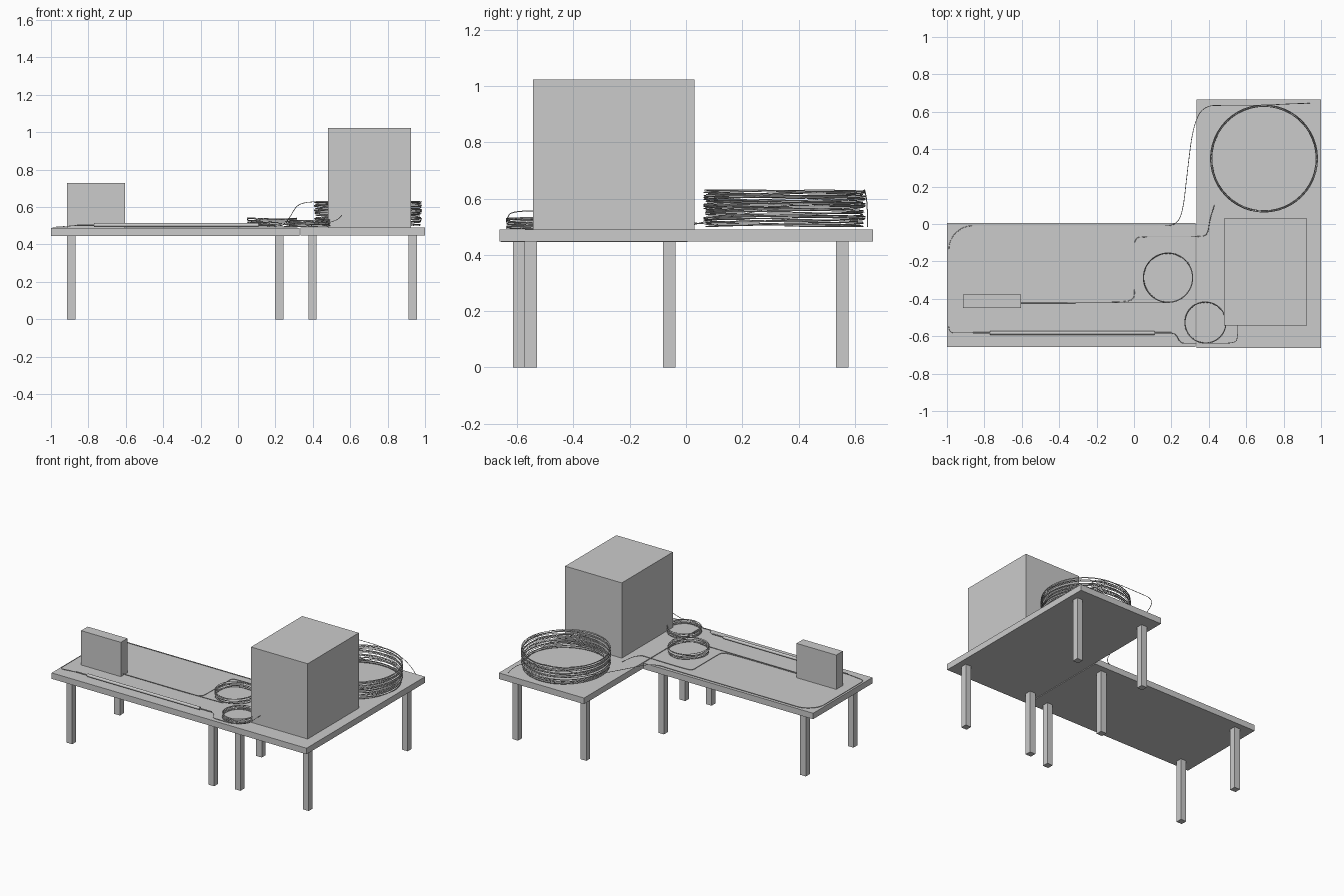
import bpy, math, random
from mathutils import Vector

if "Cube" in bpy.data.objects:
    bpy.data.objects.remove(bpy.data.objects["Cube"])

random.seed(4)
WIRE = 0.0018


def box(name, x0, x1, y0, y1, z0, z1):
    bpy.ops.mesh.primitive_cube_add(size=1, location=((x0 + x1) / 2, (y0 + y1) / 2, (z0 + z1) / 2))
    ob = bpy.context.object
    ob.name = name
    ob.scale = (x1 - x0, y1 - y0, z1 - z0)
    bpy.ops.object.transform_apply(location=False, rotation=False, scale=True)
    return ob


def rod(name, x0, x1, y, z, r):
    bpy.ops.mesh.primitive_cylinder_add(vertices=16, radius=r, depth=x1 - x0,
                                        location=((x0 + x1) / 2, y, z), rotation=(0, math.pi / 2, 0))
    bpy.context.object.name = name
    bpy.ops.object.shade_smooth_by_angle()


def wire(name, pts, smooth=True, r=WIRE):
    cu = bpy.data.curves.new(name, 'CURVE')
    cu.dimensions = '3D'
    cu.bevel_depth = r
    cu.bevel_resolution = 1
    cu.use_fill_caps = True
    sp = cu.splines.new('NURBS' if smooth else 'POLY')
    sp.points.add(len(pts) - 1)
    for p, co in zip(sp.points, pts):
        p.co = (*co, 1)
    if smooth:
        sp.order_u = 3
        sp.use_endpoint_u = True
        sp.resolution_u = 8
    ob = bpy.data.objects.new(name, cu)
    bpy.context.collection.objects.link(ob)
    bpy.ops.object.select_all(action='DESELECT')
    ob.select_set(True)
    bpy.context.view_layer.objects.active = ob
    bpy.ops.object.convert(target='MESH')
    bpy.ops.object.shade_smooth_by_angle()


def coil(name, cx, cy, r, z0, z1, turns, rj, zj):
    # loose winding: radius and height wander a little from turn to turn
    seg = 48
    ph = [random.uniform(0, 6.28) for _ in range(turns + 1)]
    pts = []
    for i in range(turns * seg + 1):
        a = 2 * math.pi * i / seg
        t = i / (turns * seg)
        k = i / seg
        p = ph[int(k)] * (1 - k % 1) + ph[min(int(k) + 1, turns)] * (k % 1)
        rr = r - rj * (0.5 + 0.5 * math.sin(p))
        z = z0 + (z1 - z0) * t + zj * math.sin(a * 2 + p * 1.7)
        z = min(max(z, z0), z1)
        pts.append((cx + rr * math.cos(a), cy + rr * math.sin(a), z))
    wire(name, pts, smooth=False)


def table(name, x0, x1, y0, y1, z0, z1, inx, iny, leg=0.044):
    box(name + "_top", x0, x1, y0, y1, z0, z1)
    for sx, lx in (("left", x0 + inx), ("right", x1 - inx - leg)):
        for sy, ly in (("front", y0 + iny), ("back", y1 - iny - leg)):
            box(f"{name}_leg_{sy}_{sx}", lx, lx + leg, ly, ly + leg, 0, z0)


# two tables forming an L
table("long_table", -1.0, 0.33, -0.657, 0.006, 0.445, 0.487, 0.087, 0.043)
table("side_table", 0.333, 1.0, -0.662, 0.665, 0.447, 0.49, 0.044, 0.088)

# cabinet and small instrument
box("large_cabinet", 0.482, 0.926, -0.543, 0.03, 0.49, 1.023)
box("small_box", -0.914, -0.603, -0.45, -0.376, 0.487, 0.73)

# thin tube with inner rod along the front edge
rod("tube", -0.77, 0.11, -0.582, 0.504, 0.0105)
rod("inner_rod", -0.86, 0.2, -0.582, 0.504, 0.004)

# wound wire coils
coil("large_coil", 0.695, 0.35, 0.287, 0.5, 0.63, 28, 0.009, 0.004)
coil("middle_coil", 0.182, -0.287, 0.133, 0.498, 0.542, 8, 0.003, 0.004)
coil("front_coil", 0.382, -0.527, 0.111, 0.494, 0.532, 9, 0.003, 0.003)

# wire from the large coil, round the back and left edges, to the tube
zt = 0.492
wire("long_wire", [(0.94, 0.645, 0.5), (0.88, 0.645, 0.58), (0.7, 0.635, 0.63), (0.5, 0.634, 0.63),
                   (0.37, 0.634, 0.628), (0.315, 0.52, 0.61), (0.285, 0.28, 0.56),
                   (0.26, 0.05, 0.515), (0.215, -0.01, 0.495), (0.13, -0.01, zt),
                   (-0.4, -0.01, zt), (-0.83, -0.01, zt), (-0.91, -0.01, zt),
                   (-0.99, -0.08, zt), (-0.99, -0.2, zt), (-0.99, -0.5, zt),
                   (-0.99, -0.582, zt), (-0.93, -0.582, 0.496), (-0.84, -0.582, 0.504)])
# tube to front coil, and front coil to cabinet
wire("tube_wire", [(0.18, -0.582, 0.504), (0.225, -0.582, 0.504), (0.245, -0.638, 0.495),
                   (0.3, -0.637, 0.494), (0.382, -0.637, 0.494)])
wire("cabinet_wire", [(0.382, -0.637, 0.53), (0.46, -0.638, 0.51), (0.53, -0.636, 0.53),
                      (0.556, -0.62, 0.556), (0.555, -0.54, 0.556)])
# large coil to small box, then small box to middle coil
wire("feed_wire", [(0.43, 0.1, 0.505), (0.405, 0.03, 0.518), (0.395, -0.06, 0.5),
                   (0.35, -0.068, 0.494), (0.2, -0.068, zt), (0.05, -0.068, zt),
                   (0.004, -0.075, zt), (0.004, -0.14, zt), (0.004, -0.35, zt),
                   (0.0, -0.405, zt), (-0.06, -0.418, zt), (-0.3, -0.418, 0.493),
                   (-0.605, -0.418, 0.493)])
wire("box_wire", [(-0.605, -0.422, 0.496), (-0.2, -0.422, 0.496), (0.1, -0.421, 0.497),
                  (0.182, -0.42, 0.499)])
